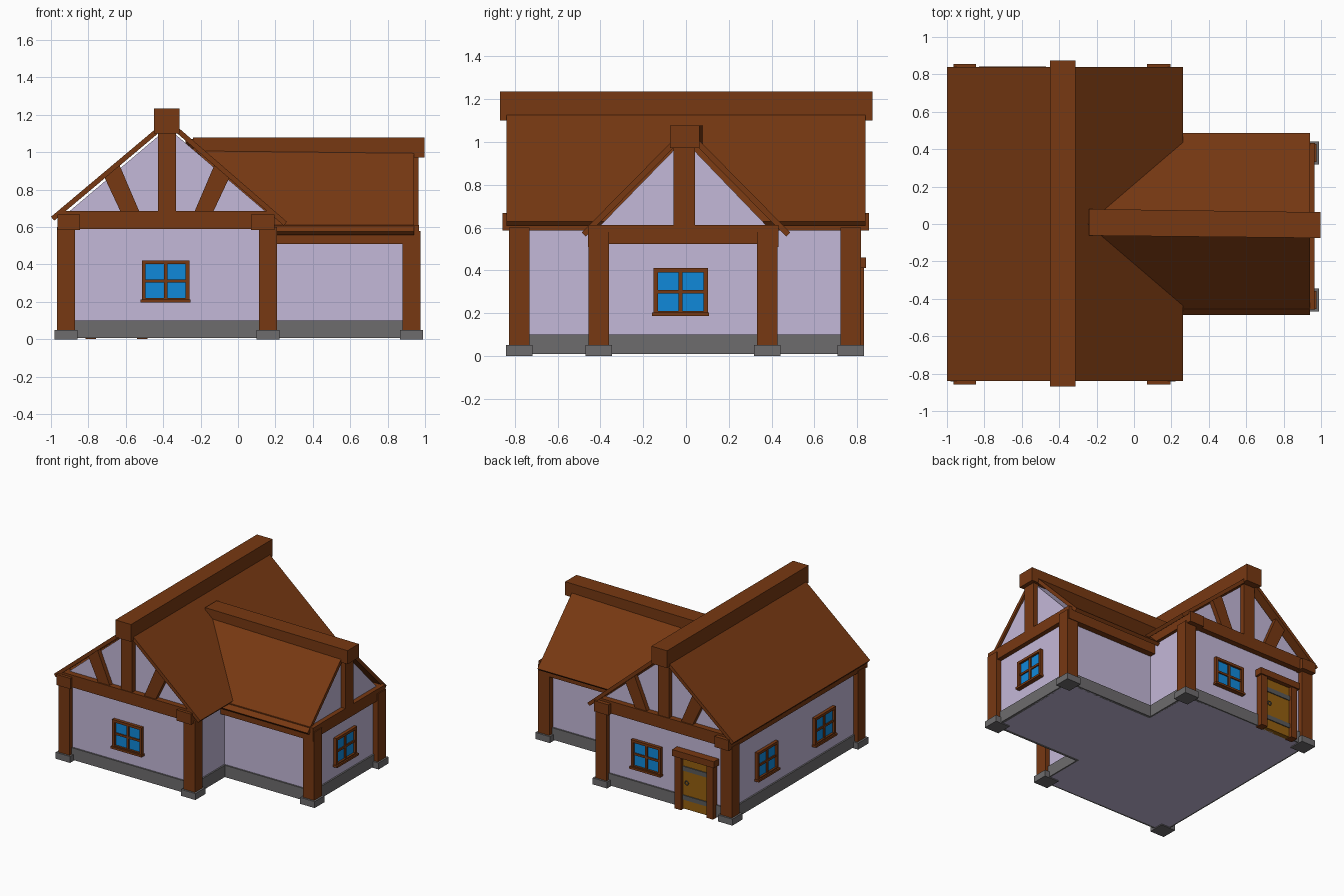
import bpy, bmesh, math
from mathutils import Vector, Matrix

if "Cube" in bpy.data.objects:
    bpy.data.objects.remove(bpy.data.objects["Cube"])


def material(name, rgb):
    m = bpy.data.materials.new(name)
    m.diffuse_color = (*rgb, 1)
    m.use_nodes = True
    m.node_tree.nodes["Principled BSDF"].inputs["Base Color"].default_value = m.diffuse_color
    return m


WOOD = material("brown_timber", (0.185, 0.040, 0.006))
WALL = material("lavender_plaster", (0.55, 0.48, 0.69))
STONE = material("grey_stone", (0.155, 0.15, 0.155))
GLASS = material("blue_glass", (0.005, 0.25, 0.70))
DOOR = material("golden_door_wood", (0.30, 0.115, 0.005))
IRON = material("dark_iron", (0.10, 0.10, 0.10))


def solid(name, pieces, mat, matrix=Matrix()):
    """One object from pieces, each a flat outline pushed along an offset."""
    bm = bmesh.new()
    for outline, offset in pieces:
        a = [bm.verts.new(Vector(p)) for p in outline]
        b = [bm.verts.new(Vector(p) + Vector(offset)) for p in outline]
        bm.faces.new(a)
        bm.faces.new(b[::-1])
        for i in range(len(a)):
            j = (i + 1) % len(a)
            bm.faces.new((a[i], b[i], b[j], a[j]))
    bmesh.ops.recalc_face_normals(bm, faces=bm.faces)
    me = bpy.data.meshes.new(name)
    bm.to_mesh(me)
    bm.free()
    me.materials.append(mat)
    ob = bpy.data.objects.new(name, me)
    ob.matrix_world = matrix
    bpy.context.collection.objects.link(ob)
    return ob


def box(x0, x1, y0, y1, z0, z1):
    return ([(x0, y0, z0), (x1, y0, z0), (x1, y1, z0), (x0, y1, z0)], (0, 0, z1 - z0))


def slab(quad, thick):
    """Roof panel: outer quad thickened downwards."""
    p = [Vector(q) for q in quad]
    n = (p[1] - p[0]).cross(p[3] - p[0]).normalized()
    if n.z > 0:
        n = -n
    return (quad, n * thick)


# Plaster walls with gables
RX = -0.375   # x of the main ridge
main = [(-0.93, 0.008), (0.17, 0.008), (0.17, 0.665), (RX, 1.13), (-0.93, 0.66)]
solid("main_walls", [([(x, -0.79, z) for x, z in main], (0, 1.57, 0))], WALL)
wing = [(-0.41, 0.008), (0.385, 0.008), (0.385, 0.60), (-0.01, 1.01), (-0.41, 0.60)]
solid("wing_walls", [([(0.10, y, z) for y, z in wing], (0.83, 0, 0))], WALL)

# Stone plinth strips along the foot of the walls
g = 0.012
solid("main_plinth", [
    box(-0.93 - g, 0.17 + g, -0.79 - g, -0.78, 0.008, 0.10),
    box(-0.93 - g, 0.17 + g, 0.77, 0.78 + g, 0.008, 0.10),
    box(-0.93 - g, -0.92, -0.79, 0.78, 0.008, 0.10),
    box(0.16, 0.17 + g, -0.79, -0.41, 0.008, 0.10),
    box(0.16, 0.17 + g, 0.385, 0.78, 0.008, 0.10)], STONE)
solid("wing_plinth", [
    box(0.17, 0.93 + g, -0.41 - g, -0.40, 0.008, 0.10),
    box(0.17, 0.93 + g, 0.375, 0.385 + g, 0.008, 0.10),
    box(0.92, 0.93 + g, -0.41, 0.385, 0.008, 0.10)], STONE)

# Corner posts on stone feet
corners = [(-0.92, -0.78, 0.60), (0.16, -0.78, 0.60), (-0.92, 0.77, 0.60),
           (0.16, 0.77, 0.60), (0.927, -0.407, 0.58), (0.927, 0.38, 0.58)]
for i, (x, y, top) in enumerate(corners):
    h, f = 0.048, 0.062
    solid(f"corner_post_{i + 1}", [box(x - h, x + h, y - h, y + h, 0.03, top)], WOOD)
    solid(f"stone_foot_{i + 1}", [box(x - f, x + f, y - f, y + f, 0, 0.05)], STONE)

# Eave beams along the side walls
for name, x0, x1 in (("left", -0.965, -0.845), ("right", 0.07, 0.195)):
    solid(f"{name}_eave_beam", [box(x0, x1, -0.858, 0.855, 0.585, 0.668)], WOOD)
for name, y0, y1 in (("front", -0.458, -0.36), ("back", 0.335, 0.433)):
    solid(f"wing_{name}_eave_beam", [box(0.17, 0.968, y0, y1, 0.51, 0.612)], WOOD)

# Main gable timbers: tie beam, king post and two slanted braces
for name, y, s in (("front", -0.79, -1), ("back", 0.78, 1)):
    solid(f"{name}_tie_beam", [box(-0.95, 0.19, *sorted((y - s * 0.03, y + s * 0.045)),
                                   0.59, 0.685)], WOOD)
    solid(f"{name}_king_post", [box(RX - 0.052, RX + 0.043, *sorted((y, y + s * 0.04)),
                                    0.67, 1.14)], WOOD)
    braces = []
    for m in (-1, 1):
        pts = [(0.142, 0.67), (0.242, 0.67), (0.335, 0.868), (0.253, 0.93)]
        braces.append(([(RX - 0.005 + m * u, y, z) for u, z in pts], (0, s * 0.035, 0)))
    solid(f"{name}_braces", braces, WOOD)

# Wing gable timbers
solid("wing_tie_beam", [box(0.89, 0.966, -0.455, 0.43, 0.522, 0.612)], WOOD)
solid("wing_king_post", [box(0.92, 0.966, -0.058, 0.042, 0.60, 1.0)], WOOD)

# Main roof panels and ridge beam
for name, xe, ze in (("left", -1.0, 0.655), ("right", 0.262, 0.628)):
    solid(f"main_roof_{name}", [slab([(RX, -0.84, 1.18), (xe, -0.84, ze),
                                      (xe, 0.84, ze), (RX, 0.84, 1.18)], 0.027)], WOOD)
solid("main_ridge_beam", [box(-0.448, -0.313, -0.87, 0.873, 1.10, 1.235)], WOOD)

# Wing roof panels, running into the main roof, and their ridge beam
for name, s in (("front", -1), ("back", 1)):
    solid(f"wing_roof_{name}", [slab([(0.94, 0, 1.07), (0.94, s * 0.487, 0.577),
                                      (0.17, s * 0.487, 0.577), (-0.28, 0, 1.07)], 0.027)], WOOD)
ridge = [(-0.24, -0.062), (0.997, -0.075), (0.997, 0.063), (-0.24, 0.08)]
solid("wing_ridge_beam", [([(x, y, 0.972) for x, y in ridge], (0, 0, 0.106))], WOOD)


# Windows: four panes, frame with cross bars, sill
def window(name, x, y, z, turn):
    m = Matrix.Translation((x, y, z)) @ Matrix.Rotation(math.radians(turn), 4, 'Z')
    w, h, t = 0.127, 0.11, 0.02
    solid(f"{name}_glass", [box(-w + 0.01, w - 0.01, -0.009, 0, -h + 0.01, h - 0.01)], GLASS, m)
    solid(f"{name}_frame", [
        box(-w, -w + t, -0.025, 0, -h, h), box(w - t, w, -0.025, 0, -h, h),
        box(-w, w, -0.025, 0, h - t, h), box(-w, w, -0.025, 0, -h, -h + t),
        box(-0.009, 0.009, -0.018, 0, -h, h), box(-w, w, -0.018, 0, -0.008, 0.008),
        box(-w - 0.006, w + 0.006, -0.036, 0, -h - 0.004, -h + 0.012)], WOOD, m)


window("front_window", -0.387, -0.79, 0.312, 0)
window("wing_window", 0.93, -0.025, 0.30, 90)
window("back_window", -0.215, 0.78, 0.312, 180)
window("left_window_rear", -0.93, 0.35, 0.312, -90)
window("left_window_fore", -0.93, -0.355, 0.312, -90)

# Back door: frame, leaf, iron straps and ring handle
solid("door_frame", [box(-0.815, -0.76, 0.77, 0.832, 0.002, 0.42),
                     box(-0.54, -0.485, 0.77, 0.832, 0.002, 0.42),
                     box(-0.83, -0.47, 0.77, 0.842, 0.41, 0.46)], WOOD)
solid("door_leaf", [box(-0.765, -0.535, 0.77, 0.808, 0.008, 0.415)], DOOR)
solid("door_straps", [box(-0.76, -0.54, 0.80, 0.815, z, z + 0.035) for z in (0.08, 0.305)], IRON)
bpy.ops.mesh.primitive_torus_add(major_radius=0.015, minor_radius=0.004, major_segments=12,
                                 minor_segments=6, location=(-0.575, 0.813, 0.215),
                                 rotation=(math.pi / 2, 0, 0))
handle = bpy.context.object
handle.name = "door_handle"
handle.data.materials.append(IRON)
